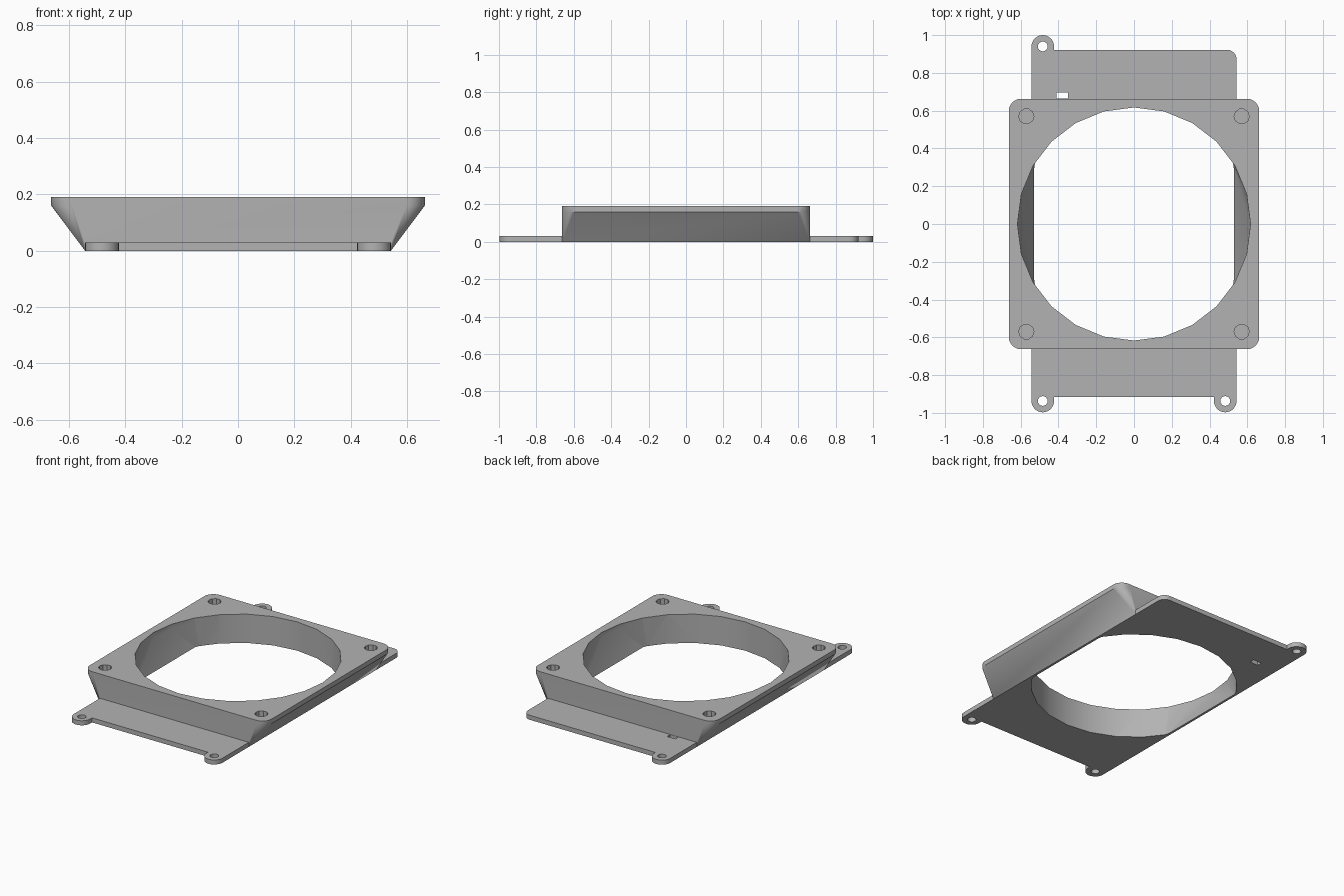
import bpy, bmesh
from math import cos, sin, tau

if "Cube" in bpy.data.objects:
    bpy.data.objects.remove(bpy.data.objects["Cube"], do_unlink=True)

grey = bpy.data.materials.new("plain grey")
grey.use_nodes = True
colour = (0.45, 0.45, 0.45, 1)
grey.diffuse_color = colour
grey.node_tree.nodes["Principled BSDF"].inputs["Base Color"].default_value = colour


def ring(cx, cy, r, n, z):
    return [(cx + r * cos(tau * i / n), cy + r * sin(tau * i / n), z) for i in range(n)]


def rect(x0, x1, y0, y1, z):
    return [(x, y, z) for x in (x0, x1) for y in (y0, y1)]


def hull(name, points):
    """Convex solid wrapped around the given points."""
    bm = bmesh.new()
    for p in points:
        bm.verts.new(p)
    res = bmesh.ops.convex_hull(bm, input=bm.verts)
    bmesh.ops.delete(bm, geom=list({v for v in res["geom_interior"] if isinstance(v, bmesh.types.BMVert)}),
                     context='VERTS')
    bmesh.ops.dissolve_limit(bm, angle_limit=0.001, verts=bm.verts, edges=bm.edges)
    bmesh.ops.recalc_face_normals(bm, faces=bm.faces)
    mesh = bpy.data.meshes.new(name)
    bm.to_mesh(mesh)
    bm.free()
    mesh.materials.append(grey)
    ob = bpy.data.objects.new(name, mesh)
    bpy.context.collection.objects.link(ob)
    return ob


def combine(ob, other, operation):
    """Apply a boolean and discard the helper."""
    mod = ob.modifiers.new(operation.lower(), 'BOOLEAN')
    mod.object, mod.operation, mod.solver = other, operation, 'EXACT'
    bpy.context.view_layer.objects.active = ob
    bpy.ops.object.modifier_apply(modifier=mod.name)
    bpy.data.objects.remove(other, do_unlink=True)


HALF, BASE_X, TOP, RIM, PLATE = 0.663, 0.543, 0.19, 0.16, 0.03
SIDES = (-1, 1)

# Raised block: rounded square rim flaring out from a narrower base
points = rect(-BASE_X, BASE_X, -HALF, HALF, 0)
for z in (RIM, TOP):
    for sx in SIDES:
        for sy in SIDES:
            points += ring(sx * (HALF - 0.065), sy * (HALF - 0.065), 0.065, 24, z)
body = hull("fan_adapter_body", points)

# Base plate with one rounded back corner
points = []
for z in (0, PLATE):
    points += rect(-BASE_X, BASE_X, -0.917, 0.8, z)
    points += [(-BASE_X, 0.922, z)] + ring(BASE_X - 0.05, 0.872, 0.05, 24, z)
combine(body, hull("base_plate", points), 'UNION')

# Screw ears
ears = [(-0.483, -0.937), (0.483, -0.937), (-0.483, 0.94)]
for x, y in ears:
    inner = y * 0.93
    points = []
    for z in (0, PLATE):
        points += ring(x, y, 0.06, 24, z)
        points += [(x - 0.06, inner, z), (x + 0.06, inner, z)]
    combine(body, hull("screw_ear", points), 'UNION')

# Main opening: round at the rim, flattened at the sides lower down
R, FLAT = 0.617, 0.517
circle = ring(0, 0, R, 24, 0)
low = [p for p in circle if abs(p[0]) < FLAT]
low += rect(-FLAT, FLAT, -0.334, 0.334, 0)
points = [(x, y, z) for x, y, _ in circle for z in (RIM, TOP + 0.02)]
points += [(x, y, z) for x, y, _ in low for z in (-0.02, 0)]
combine(body, hull("opening_cutter", points), 'DIFFERENCE')

# Ear screw holes
for x, y in ears:
    combine(body, hull("ear_hole_cutter", ring(x, y, 0.026, 16, -0.02) + ring(x, y, 0.026, 16, 0.06)),
            'DIFFERENCE')

# Blind corner holes in the rim
for sx in SIDES:
    for sy in SIDES:
        x, y = sx * 0.57, sy * 0.57
        combine(body, hull("corner_hole_cutter", ring(x, y, 0.04, 10, 0.13) + ring(x, y, 0.04, 10, 0.22)),
                'DIFFERENCE')

# Small slot through the plate
combine(body, hull("slot_cutter", rect(-0.41, -0.35, HALF + 0.002, 0.697, -0.02)
                   + rect(-0.41, -0.35, HALF + 0.002, 0.697, 0.06)), 'DIFFERENCE')

bpy.ops.object.select_all(action='DESELECT')
body.select_set(True)
bpy.context.view_layer.objects.active = body
bpy.ops.object.shade_smooth_by_angle(angle=0.52)
